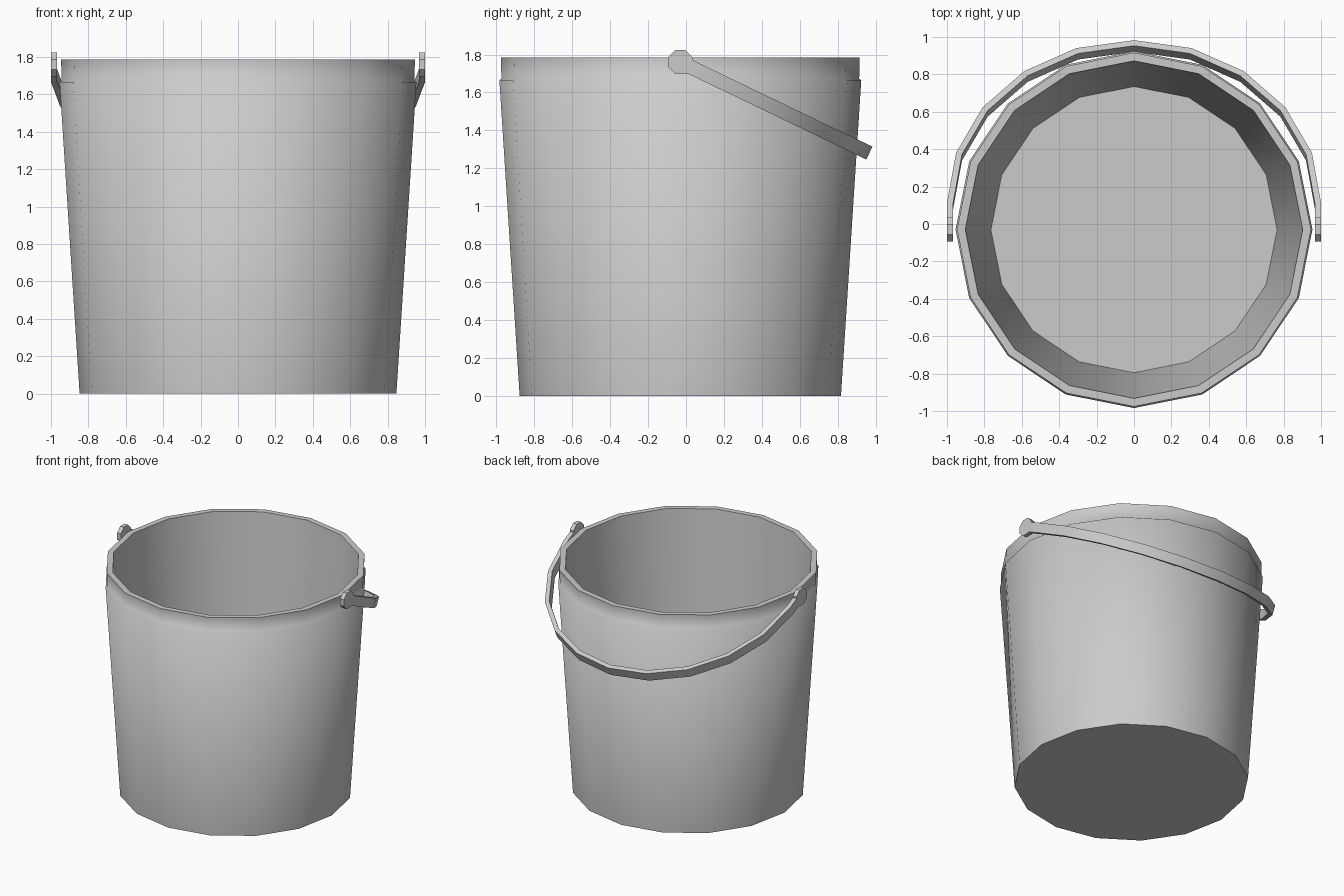
import bpy, bmesh
from math import sin, cos, pi, radians
from mathutils import Vector, Matrix

cube = bpy.data.objects.get("Cube")
if cube:
    bpy.data.objects.remove(cube)

grey = bpy.data.materials.new("light_grey")
grey.use_nodes = True
color = (0.6, 0.6, 0.6, 1)
grey.diffuse_color = color
grey.node_tree.nodes["Principled BSDF"].inputs["Base Color"].default_value = color

CENTRE_Y = -0.03
SIDES = 16


def finish(bm, name, smooth=True):
    bmesh.ops.recalc_face_normals(bm, faces=bm.faces)
    for face in bm.faces:
        face.smooth = smooth
    mesh = bpy.data.meshes.new(name)
    bm.to_mesh(mesh)
    bm.free()
    mesh.materials.append(grey)
    obj = bpy.data.objects.new(name, mesh)
    bpy.context.collection.objects.link(obj)
    return obj


def bridge(bm, a, b):
    for i in range(len(a)):
        j = (i + 1) % len(a)
        bm.faces.new((a[i], a[j], b[j], b[i]))


# Bucket: one turned profile, from outer base over the rim to the inner floor
# Each entry is radius, height, sharp edge
profile = [(0.847, 0, True), (0.954, 1.665, False), (0.943, 1.672, False),
           (0.946, 1.785, True), (0.902, 1.785, True), (0.765, 0.07, True)]
bm = bmesh.new()
rings = []
for radius, z, sharp in profile:
    ring = []
    for i in range(SIDES):
        a = 2 * pi * i / SIDES
        ring.append(bm.verts.new((radius * cos(a), CENTRE_Y + radius * sin(a), z)))
    rings.append(ring)
for low, high in zip(rings, rings[1:]):
    bridge(bm, low, high)
bm.faces.new(rings[0])
bm.faces.new(rings[-1])
for ring, (_, _, sharp) in zip(rings, profile):
    if sharp:
        for i in range(SIDES):
            bm.edges.get((ring[i - 1], ring[i])).smooth = False
finish(bm, "bucket")

# Handle: flat strip swept round a half loop, leaning down at the back
pivot = Vector((0, CENTRE_Y, 1.76))
tilt = radians(25.7)
along = Vector((0, cos(tilt), -sin(tilt)))
across = Vector((0, sin(tilt), cos(tilt))) * 0.0375
STRAIGHT, REACH, THICK, STEPS = 0.14, 0.966, 0.033, 10


def handle_point(angle, inset, start):
    x = (1 - inset) * cos(angle)
    s = start + (REACH - inset) * sin(angle)
    return pivot + Vector((x, 0, 0)) + along * s


stations = [(0, 0.05)]
stations += [(pi * i / STEPS, STRAIGHT) for i in range(STEPS + 1)]
stations += [(pi, 0.05)]
bm = bmesh.new()
sections = []
for angle, start in stations:
    outer = handle_point(angle, 0, start)
    inner = handle_point(angle, THICK, start)
    corners = (outer + across, inner + across, inner - across, outer - across)
    sections.append([bm.verts.new(c) for c in corners])
for a, b in zip(sections, sections[1:]):
    bridge(bm, a, b)
bm.faces.new(sections[0])
bm.faces.new(sections[-1])
handle = finish(bm, "handle")
bpy.context.view_layer.objects.active = handle
handle.select_set(True)
bpy.ops.object.shade_smooth_by_angle(angle=radians(30))
handle.select_set(False)

# Handle ends: eight-sided discs on each side of the rim
for name, side in (("left_handle_end", 1), ("right_handle_end", -1)):
    bm = bmesh.new()
    place = (Matrix.Translation(pivot + Vector((side * (1 - THICK / 2), 0, 0)))
             @ Matrix.Rotation(pi / 2, 4, 'Y') @ Matrix.Rotation(pi / 8, 4, 'Z'))
    bmesh.ops.create_cone(bm, cap_ends=True, segments=8, radius1=0.069,
                          radius2=0.069, depth=THICK, matrix=place)
    finish(bm, name, smooth=False)
